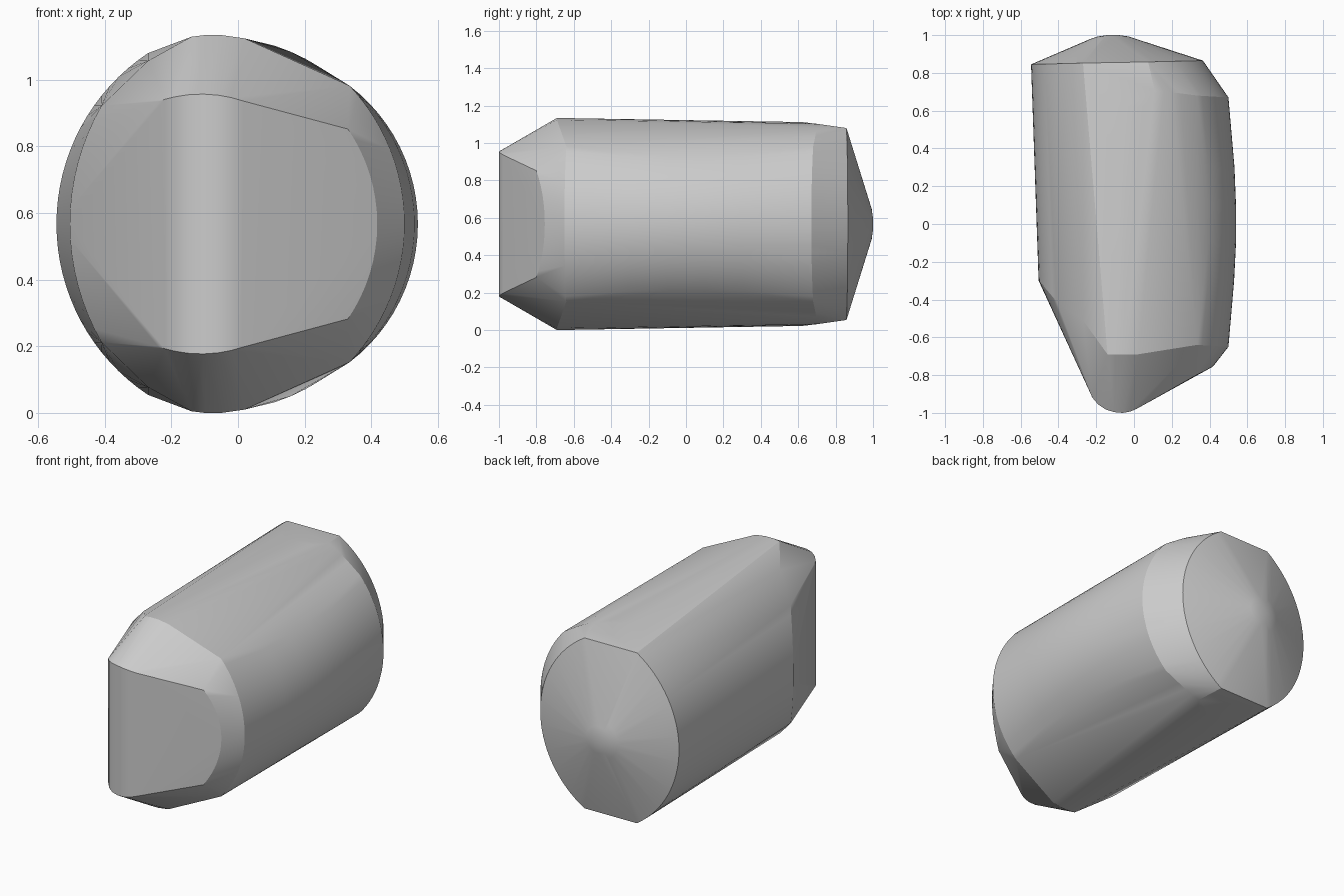
import bpy, bmesh, math

if "Cube" in bpy.data.objects:
    bpy.data.objects.remove(bpy.data.objects["Cube"])

ZC = 0.567
pts = []


def both(x, y, h):
    """Add a point pair mirrored about the mid height."""
    pts.append((x, y, ZC + h))
    pts.append((x, y, ZC - h))


def arc(tip, end, h, y_tip, y_end, n=10):
    """Circular arc bulging to x=tip at mid height, ending at x=end, height +-h."""
    d = abs(tip - end)
    r = (d * d + h * h) / (2 * d)
    s = 1 if tip > end else -1
    a_max = math.asin(min(1, h / r))
    for i in range(n + 1):
        a = a_max * i / n
        x = tip - s * r * (1 - math.cos(a))
        both(x, y_tip + (y_end - y_tip) * (i / n) ** 2, r * math.sin(a))


# Rear rim: two shallow arcs meeting short flats at top and bottom
arc(-0.545, -0.27, 0.513, 0.845, 0.852, 16)
arc(0.365, 0.075, 0.513, 0.865, 0.858, 16)

# Rounded rear tip
for r, y in ((0.03, 1.0), (0.08, 0.993), (0.12, 0.98)):
    for i in range(24):
        a = math.tau * i / 24
        pts.append((-0.11 + r * math.cos(a), y, ZC + r * math.sin(a)))

# Bulging right flank
for y, tip in ((-0.65, 0.5), (-0.3, 0.53), (-0.1, 0.54), (0.1, 0.54), (0.3, 0.532), (0.67, 0.5)):
    arc(tip, 0.335, 0.415, y, y + 0.01, 12)
arc(0.5, 0.11, 0.535, 0.67, 0.705, 14)

# Upper and lower ridges
for x, h in ((-0.14, 0.562), (-0.1, 0.567), (-0.05, 0.567), (0.02, 0.557)):
    both(x, -0.69, h)
for x, h in ((-0.15, 0.54), (-0.05, 0.545), (0.05, 0.54)):
    both(x, 0.62, h)

# Left front edge
arc(-0.505, -0.41, 0.355, -0.3, -0.41, 8)
both(-0.27, -0.51, 0.49)

# Right rim of the slanted front face
arc(0.418, 0.33, 0.285, -0.755, -0.80, 8)

# Rounded vertical nose, cut by a disc profile
for x, y in ((-0.24, -0.875), (-0.22, -0.92), (-0.19, -0.955), (-0.15, -0.982), (-0.105, -0.996),
             (-0.06, -1.0), (-0.02, -0.993), (0.015, -0.978), (0.05, -0.957)):
    both(x, y, math.sqrt(0.39 ** 2 - (x + 0.11) ** 2))

# Skin the guide points as one convex body
bm = bmesh.new()
for p in pts:
    bm.verts.new(p)
bmesh.ops.remove_doubles(bm, verts=bm.verts, dist=0.002)
bmesh.ops.convex_hull(bm, input=bm.verts)
bmesh.ops.delete(bm, geom=[v for v in bm.verts if not v.link_faces], context='VERTS')
bmesh.ops.recalc_face_normals(bm, faces=bm.faces)
mesh = bpy.data.meshes.new("faceted_capsule")
bm.to_mesh(mesh)
bm.free()
body = bpy.data.objects.new("faceted_capsule", mesh)
bpy.context.collection.objects.link(body)
bpy.context.view_layer.objects.active = body
body.select_set(True)
bpy.ops.object.shade_smooth_by_angle(angle=math.radians(18))
